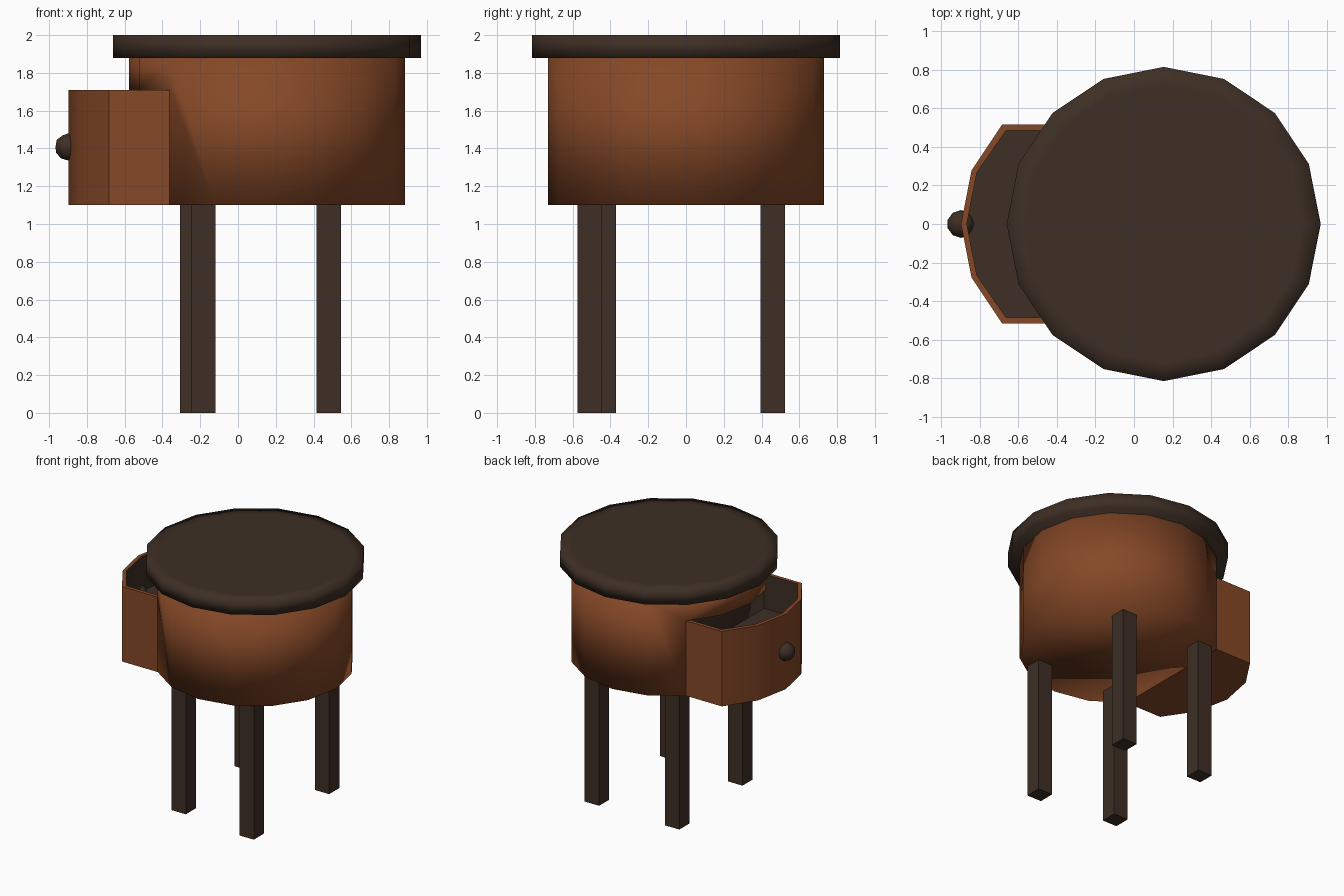
import bpy, bmesh, math

if "Cube" in bpy.data.objects:
    bpy.data.objects.remove(bpy.data.objects["Cube"])

def material(name, rgb):
    m = bpy.data.materials.new(name)
    m.diffuse_color = (*rgb, 1)
    m.use_nodes = True
    m.node_tree.nodes["Principled BSDF"].inputs["Base Color"].default_value = m.diffuse_color
    return m

WOOD = material("warm_wood", (0.235, 0.065, 0.020))
DARK = material("dark_wood", (0.047, 0.028, 0.018))
CX, SIDES, R = 0.154, 16, 0.73
BOTTOM, SLOT, TOP = 1.10, 1.71, 1.88

def finish(bm, name, mats, smooth=True):
    bmesh.ops.recalc_face_normals(bm, faces=bm.faces)
    me = bpy.data.meshes.new(name)
    for f in bm.faces:
        f.smooth = smooth
    bm.to_mesh(me)
    bm.free()
    for m in mats:
        me.materials.append(m)
    ob = bpy.data.objects.new(name, me)
    bpy.context.collection.objects.link(ob)
    return ob

def ring_point(i, r=R):
    a = 2 * math.pi * i / SIDES
    return CX + r * math.cos(a), r * math.sin(a)

# Round table top with an inner loop on its upper face
bm = bmesh.new()
loops = [[bm.verts.new((*ring_point(i, r), z)) for i in range(SIDES)]
         for r, z in ((0.815, TOP), (0.815, 2.0), (0.72, 2.0))]
for a, b in zip(loops, loops[1:]):
    for i in range(SIDES):
        j = (i + 1) % SIDES
        bm.faces.new((a[i], a[j], b[j], b[i]))
bm.faces.new(loops[0])
bm.faces.new(loops[2])
finish(bm, "table_top", [DARK])

# Round body, cut back along a chord where the drawer slides out
bm = bmesh.new()
top = [bm.verts.new((*ring_point(i), TOP)) for i in range(SIDES)]
mid = {i: bm.verts.new((*ring_point(i), SLOT)) for i in range(6, 11)}
low = {i: bm.verts.new((*ring_point(i), BOTTOM)) for i in range(SIDES) if i not in (7, 8, 9)}
for i in range(SIDES):
    j = (i + 1) % SIDES
    if 6 <= i < 10:
        bm.faces.new((mid[i], mid[j], top[j], top[i]))
    elif i == 5:
        bm.faces.new((low[5], low[6], mid[6], top[6], top[5]))
    elif i == 10:
        bm.faces.new((low[10], low[11], top[11], top[10], mid[10]))
    else:
        bm.faces.new((low[i], low[j], top[j], top[i]))
bm.faces.new(top)
bm.faces.new(list(low.values()))
bm.faces.new(list(mid.values()))
back = bm.faces.new((low[6], low[10], mid[10], mid[6]))
back.material_index = 1
finish(bm, "body", [WOOD, DARK])

# Open drawer: the body's curved front shifted outward, with a dark inside
SHIFT, FLOOR, WALL = -0.322, 1.43, 0.03
chord_x = ring_point(6)[0]

def drawer_profile(r, half, shift):
    arc = [ring_point(i, r) for i in range(6, 11)]
    pts = [(x + shift, max(-half, min(half, y))) for x, y in arc]
    return [(chord_x, half)] + pts + [(chord_x, -half)]

half = ring_point(6)[1]
outer = drawer_profile(R, half, SHIFT)
inner = drawer_profile(R - WALL, half - WALL, SHIFT)
bm = bmesh.new()
rings = [[bm.verts.new((x, y, z)) for x, y in prof]
         for prof, z in ((outer, BOTTOM), (outer, SLOT), (inner, SLOT), (inner, FLOOR))]
for k, (a, b) in enumerate(zip(rings, rings[1:])):
    for i in range(len(a) - 1):
        f = bm.faces.new((a[i], a[i + 1], b[i + 1], b[i]))
        f.material_index = 1 if k == 2 else 0
bm.faces.new(rings[0])
bm.faces.new(rings[3]).material_index = 1
# close the back below the floor so the normals stay consistent
o, t, n, f = rings
bm.faces.new((o[0], t[0], n[0], f[0], f[-1], n[-1], t[-1], o[-1]))
drawer = finish(bm, "drawer", [WOOD, DARK])
bpy.context.view_layer.objects.active = drawer
drawer.select_set(True)
bpy.ops.object.shade_smooth_by_angle(angle=math.radians(50))

# Round drawer knob
bm = bmesh.new()
bmesh.ops.create_icosphere(bm, subdivisions=2, radius=0.072)
finish(bm, "drawer_knob", [DARK]).location = (-0.898, 0, 1.408)

# Four square legs, slightly unevenly placed
for name, x, y in (("front_left_leg", -0.185, -0.435), ("front_right_leg", 0.48, -0.51),
                   ("back_left_leg", -0.243, 0.46), ("back_right_leg", 0.48, 0.46)):
    bm = bmesh.new()
    bmesh.ops.create_cube(bm, size=1)
    bmesh.ops.scale(bm, vec=(0.13, 0.13, BOTTOM), verts=bm.verts)
    finish(bm, name, [DARK], smooth=False).location = (x, y, BOTTOM / 2)
